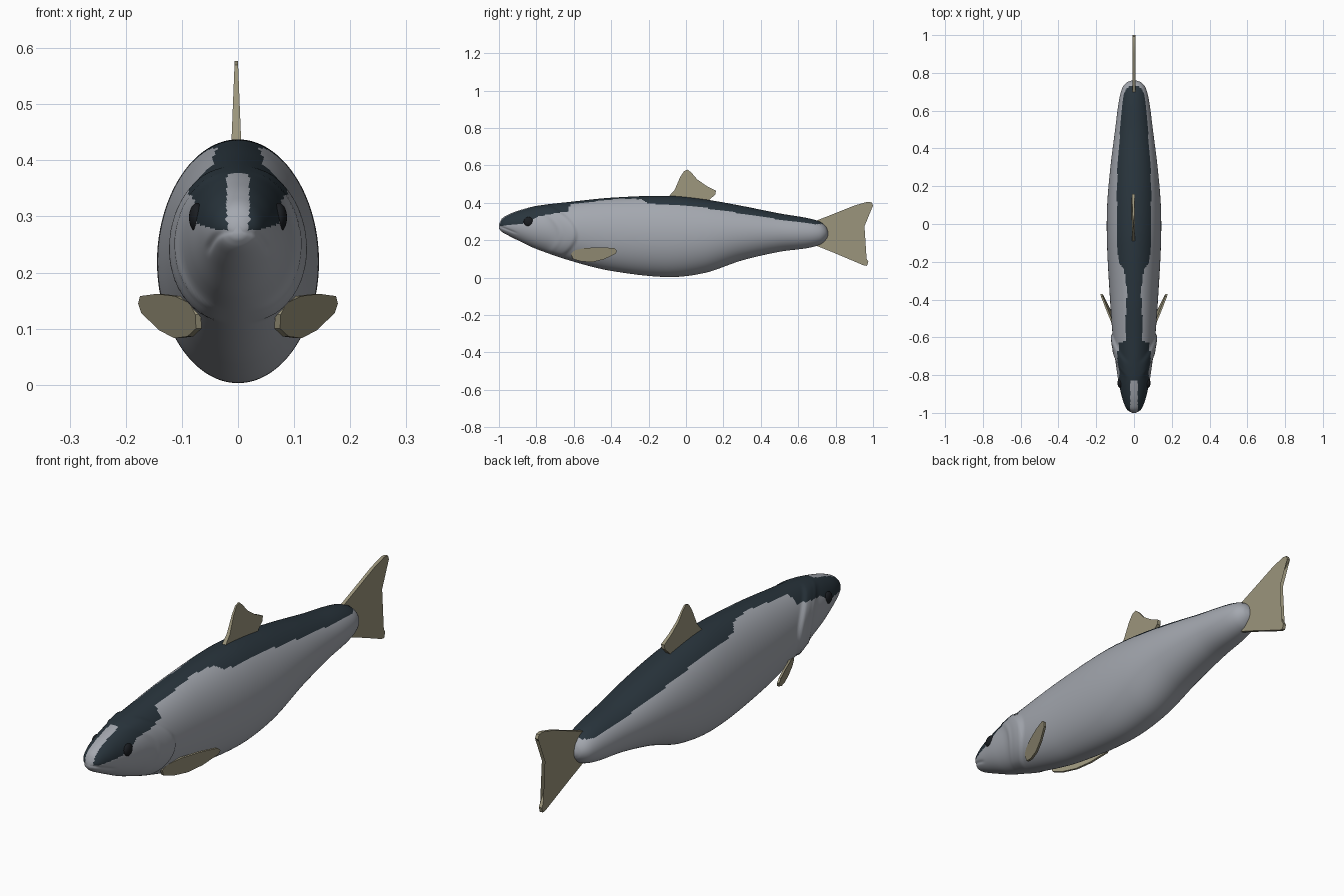
import bpy, bmesh, math
from mathutils import Vector

cube = bpy.data.objects.get("Cube")
if cube:
    bpy.data.objects.remove(cube, do_unlink=True)


def material(name, color):
    mat = bpy.data.materials.new(name)
    mat.use_nodes = True
    mat.diffuse_color = (*color, 1)
    bsdf = mat.node_tree.nodes["Principled BSDF"]
    bsdf.inputs["Base Color"].default_value = (*color, 1)
    bsdf.inputs["Roughness"].default_value = 0.6
    return mat


silver = material("silver grey", (0.37, 0.39, 0.43))
slate = material("dark slate", (0.022, 0.035, 0.046))
olive = material("olive tan", (0.33, 0.30, 0.20))
black = material("eye black", (0.01, 0.012, 0.015))


def finish(name, bm, mats, angle=40):
    bmesh.ops.recalc_face_normals(bm, faces=bm.faces[:])
    mesh = bpy.data.meshes.new(name)
    bm.to_mesh(mesh)
    bm.free()
    obj = bpy.data.objects.new(name, mesh)
    bpy.context.collection.objects.link(obj)
    for mat in mats:
        mesh.materials.append(mat)
    bpy.ops.object.select_all(action="DESELECT")
    obj.select_set(True)
    bpy.context.view_layer.objects.active = obj
    bpy.ops.object.shade_smooth_by_angle(angle=math.radians(angle))
    return obj


# Body stations: y, top, bottom, half width
STATIONS = [Vector(row) for row in (
    (-1, .285, .262, .012), (-.985, .315, .245, .035), (-.95, .337, .225, .053),
    (-.9, .357, .2, .068), (-.8, .383, .153, .088), (-.6, .407, .085, .112),
    (-.4, .427, .036, .127), (-.1, .437, .003, .143), (.1, .418, .025, .142),
    (.3, .383, .092, .125), (.5, .343, .138, .1), (.65, .318, .158, .08),
    (.72, .297, .178, .062), (.75, .27, .205, .038), (.76, .245, .225, .012))]


def smooth_station(i, t):
    # Cubic curve through neighbouring stations
    a, b = STATIONS[i], STATIONS[i + 1]
    prev, nxt = STATIONS[max(i - 1, 0)], STATIONS[min(i + 2, len(STATIONS) - 1)]
    span = b[0] - a[0]
    ma = (b - prev) * (span / (b[0] - prev[0]))
    mb = (nxt - a) * (span / (nxt[0] - a[0]))
    s = 1 - t
    p = a * (s * s * (1 + 2 * t)) + b * (t * t * (3 - 2 * t)) + ma * (t * s * s) - mb * (t * t * s)
    p[0] = a[0] + span * t
    return p


def ramp(v, lo, hi):
    t = min(max((v - lo) / (hi - lo), 0), 1)
    return t * t * (3 - 2 * t)


def relief(y, z, side):
    # Gill cover with a raised rim, and a shallow mouth groove
    edge = -.6 - 6 * (z - .23) ** 2
    rim = ramp(y, edge - .13, edge - .02) * (1 - ramp(y, edge, edge + .025))
    fold = math.exp(-((y - edge + .075) / .012) ** 2)
    bump = (.011 * rim + .003 * fold) * ramp(side, .15, .6)
    mouth = math.exp(-((z - .275 - .4 * (-1 - y)) / .006) ** 2) * (1 - ramp(y, -.93, -.89))
    return bump - .004 * mouth


# Dark back: lower border height along the body
BORDER = [(-1, .275), (-.86, .29), (-.78, .33), (-.63, .355), (-.62, .392), (-.36, .422),
          (-.24, .42), (-.2, .395), (0, .388), (.3, .342), (.5, .31), (.7, .285), (.76, .29)]


def border(y):
    for (y0, z0), (y1, z1) in zip(BORDER, BORDER[1:]):
        if y <= y1:
            return z0 + (z1 - z0) * (y - y0) / (y1 - y0)
    return 1


def is_dark(c):
    snout_patch = abs(c.x) < .02 and c.y < -.83
    return c.z > border(c.y) and not snout_patch


# Body
SEGMENTS = 112
bm = bmesh.new()
rings = []
for i in range(len(STATIONS) - 1):
    steps = max(3, round((STATIONS[i + 1][0] - STATIONS[i][0]) / .009))
    last = i == len(STATIONS) - 2
    for k in range(steps + last):
        y, top, bottom, width = smooth_station(i, k / steps)
        mid, half = (top + bottom) / 2, (top - bottom) / 2
        ring = []
        for s in range(SEGMENTS):
            a = math.tau * s / SEGMENTS
            side, z = math.cos(a), mid + half * math.sin(a)
            grow = relief(y, z, abs(side))
            ring.append(bm.verts.new(((width + grow) * side, y, z + .3 * grow * math.sin(a))))
        rings.append(ring)
for r0, r1 in zip(rings, rings[1:]):
    for s in range(SEGMENTS):
        n = (s + 1) % SEGMENTS
        bm.faces.new((r0[s], r0[n], r1[n], r1[s]))
bm.faces.new(rings[0])
bm.faces.new(rings[-1])
for f in bm.faces:
    f.material_index = int(is_dark(f.calc_center_median()))
finish("body", bm, [silver, slate], 60)


# Fins: outlines in the side plane, given a sideways placement and thickness
def fin(name, outline, offset, thickness):
    bm = bmesh.new()
    sides = [[bm.verts.new((offset(y, z) + d * thickness(z), y, z)) for y, z in outline]
             for d in (-1, 1)]
    count = len(outline)
    for loop in sides:
        bm.faces.new(loop)
    for i in range(count):
        n = (i + 1) % count
        bm.faces.new((sides[0][i], sides[0][n], sides[1][n], sides[1][i]))
    bmesh.ops.triangulate(bm, faces=[f for f in bm.faces if len(f.verts) > 4])
    return finish(name, bm, [olive], 30)


fin("dorsal_fin",
    [(-.1, .425), (-.06, .47), (-.03, .54), (-.01, .57), (.01, .577), (.03, .56), (.06, .525),
     (.11, .49), (.16, .465), (.157, .445), (.13, .42), (.1, .39), (-.08, .39)],
    lambda y, z: -.003, lambda z: .01 - .04 * (z - .4))

fin("tail_fin",
    [(.66, .29), (.78, .337), (.9, .385), (.97, .405), (.993, .402), (1, .385), (.95, .34),
     (.87, .275), (.845, .248), (.87, .21), (.94, .14), (.975, .085), (.968, .063), (.95, .065),
     (.88, .095), (.78, .137), (.66, .185)],
    lambda y, z: 0, lambda z: .007)

PECTORAL = [(-.615, .125), (-.6, .145), (-.54, .158), (-.46, .162), (-.385, .158), (-.37, .145),
            (-.375, .128), (-.44, .097), (-.5, .083), (-.56, .086), (-.605, .1)]
for label, sign in (("left", 1), ("right", -1)):
    fin(label + "_pectoral_fin", PECTORAL,
        lambda y, z: sign * (.068 + .4 * (y + .61) + .2 * (z - .1)), lambda z: .005)

    # Eyes
    bm = bmesh.new()
    bmesh.ops.create_uvsphere(bm, u_segments=24, v_segments=16, radius=.026)
    bmesh.ops.scale(bm, vec=(.55, 1, 1), verts=bm.verts[:])
    bmesh.ops.translate(bm, vec=(sign * .073, -.842, .298), verts=bm.verts[:])
    finish(label + "_eye", bm, [black], 60)
